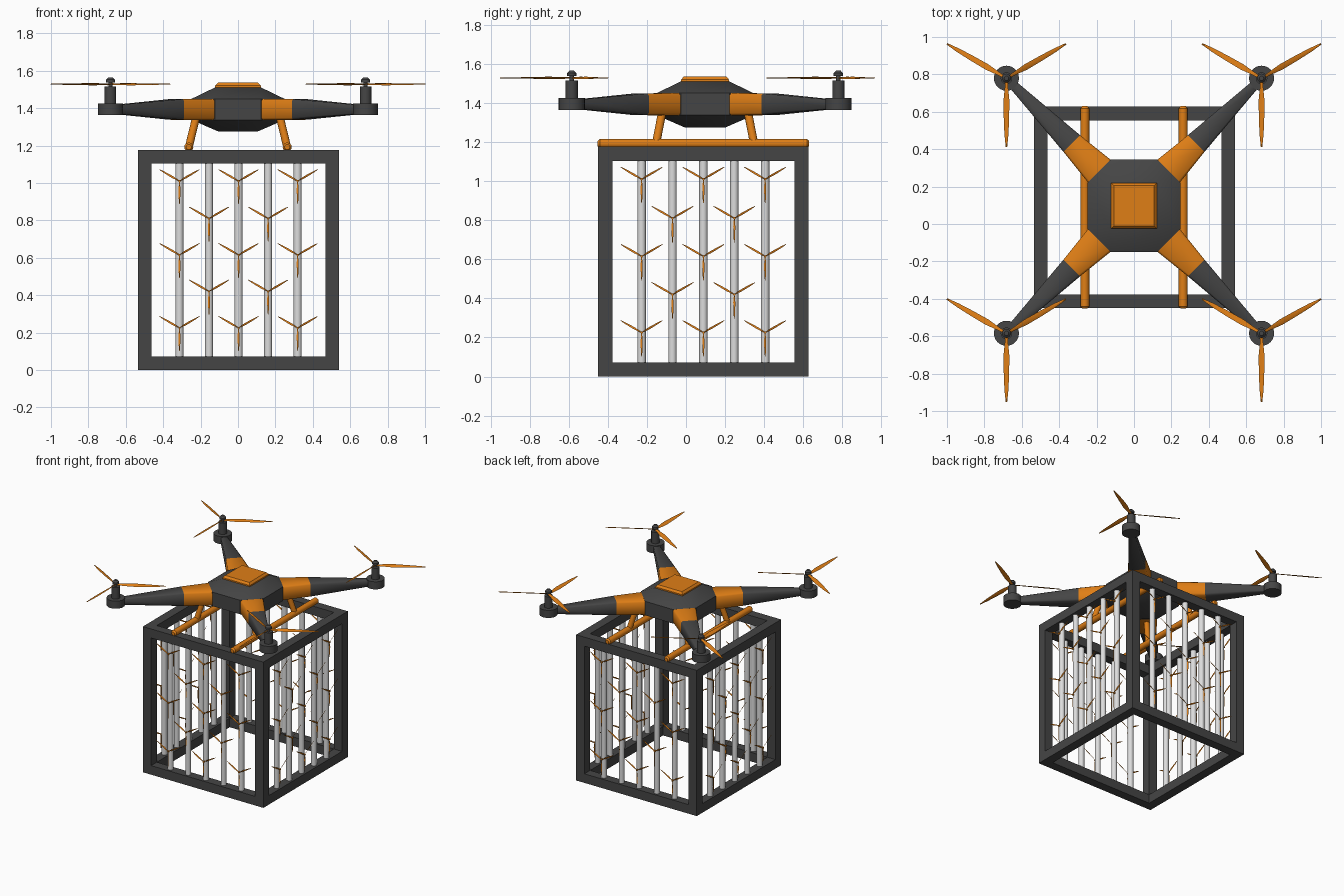
import bpy, bmesh, math
from mathutils import Matrix, Vector

if "Cube" in bpy.data.objects:
    bpy.data.objects.remove(bpy.data.objects["Cube"])


def colour(name, rgb):
    m = bpy.data.materials.new(name)
    m.diffuse_color = (*rgb, 1)
    m.use_nodes = True
    m.node_tree.nodes["Principled BSDF"].inputs["Base Color"].default_value = m.diffuse_color
    return m


DARK = colour("dark grey", (0.06, 0.06, 0.06))
ORANGE = colour("orange", (0.74, 0.21, 0.008))
PALE = colour("pale grey", (0.72, 0.72, 0.72))


def finish(name, bm, mats, angle=None):
    bmesh.ops.remove_doubles(bm, verts=bm.verts, dist=1e-5)
    bmesh.ops.recalc_face_normals(bm, faces=bm.faces)
    me = bpy.data.meshes.new(name)
    bm.to_mesh(me)
    bm.free()
    for m in mats:
        me.materials.append(m)
    ob = bpy.data.objects.new(name, me)
    bpy.context.collection.objects.link(ob)
    if angle:
        bpy.ops.object.select_all(action='DESELECT')
        ob.select_set(True)
        bpy.context.view_layer.objects.active = ob
        bpy.ops.object.shade_smooth_by_angle(angle=math.radians(angle))
    return ob


def box(bm, lo, hi):
    lo, hi = Vector(lo), Vector(hi)
    mat = Matrix.Translation((lo + hi) / 2) @ Matrix.Diagonal((*(hi - lo), 1))
    bmesh.ops.create_cube(bm, size=1, matrix=mat)


def rod(bm, a, b, r1, r2=None, seg=16):
    a, b = Vector(a), Vector(b)
    rot = (b - a).to_track_quat('Z', 'Y').to_matrix().to_4x4()
    bmesh.ops.create_cone(bm, cap_ends=True, segments=seg, radius1=r1,
                          radius2=r1 if r2 is None else r2, depth=(b - a).length,
                          matrix=Matrix.Translation((a + b) / 2) @ rot)


def loft(bm, rings, caps=True, mat_of=lambda i: 0):
    vs = [[bm.verts.new(p) for p in ring] for ring in rings]
    n = len(vs[0])
    for i in range(len(vs) - 1):
        for j in range(n):
            k = (j + 1) % n
            f = bm.faces.new((vs[i][j], vs[i][k], vs[i + 1][k], vs[i + 1][j]))
            f.material_index = mat_of(i)
    if caps:
        bm.faces.new(vs[0])
        bm.faces.new(vs[-1]).material_index = mat_of(len(vs) - 2)


CY = 0.0975           # centre of the drone in y
X0, X1, Y0, Y1, H, T = -0.535, 0.541, -0.449, 0.627, 1.176, 0.073

# Cage frame: posts, then top and bottom rails
bm = bmesh.new()
for x in (X0, X1 - T):
    for y in (Y0, Y1 - T):
        box(bm, (x, y, 0), (x + T, y + T, H))
for z in (0, H - T):
    for y in (Y0, Y1 - T):
        box(bm, (X0 + T, y, z), (X1 - T, y + T, z + T))
    for x in (X0, X1 - T):
        box(bm, (x, Y0 + T, z), (x + T, Y1 - T, z + T))
finish("cage_frame", bm, [DARK])


# Propeller: three twisted tapering blades lying in the xy plane
def add_blades(bm, s=1.0):
    for ang in (-90, 30, 150):
        rot = Matrix.Rotation(math.radians(ang), 3, 'Z')
        rings = []
        for r, w, pitch in ((0.0, .007, 30), (.05, .010, 28), (.12, .017, 22),
                            (.21, .015, 15), (.30, .011, 10), (.368, .004, 6)):
            p = math.radians(pitch)
            d = Vector((0, math.cos(p), math.sin(p)))
            n = Vector((0, -math.sin(p), math.cos(p)))
            c = Vector((r, 0, 0))
            rings.append([rot @ (c + q) * s for q in
                          (d * w, n * .003, -d * w, -n * .003)])
        loft(bm, rings)


# Rods and small propellers on the four cage walls
bm = bmesh.new()
small = bmesh.new()
add_blades(small, 0.335)
rod(small, (0, 0, -.012), (0, 0, .005), .006, seg=10)
small_mesh = None
CC = Vector(((X0 + X1) / 2, (Y0 + Y1) / 2, 0))
depth = (X1 - X0 - T) / 2
for side in range(4):
    turn = Matrix.Translation(CC) @ Matrix.Rotation(side * math.pi / 2, 4, 'Z')
    for col in range(5):
        u = (col - 2) * 0.158
        rod(bm, turn @ Vector((u, -depth, T / 2)), turn @ Vector((u, -depth, H - T / 2)), .0215)
        for z in ((1.01, .615, .225) if col % 2 == 0 else (.81, .42)):
            mat = turn @ Matrix.Translation((u, -depth - .03, z)) @ Matrix.Rotation(math.pi / 2, 4, 'X')
            if small_mesh is None:
                ob = finish("small_propeller", small, [ORANGE], 40)
                small_mesh = ob.data
            else:
                ob = bpy.data.objects.new("small_propeller", small_mesh)
                bpy.context.collection.objects.link(ob)
            ob.matrix_world = mat
finish("cage_rods", bm, [PALE], 40)

# Drone body: chamfered rings closing to a square at top and bottom
bm = bmesh.new()
rings = []
for z, h in ((1.275, .105), (1.337, .248), (1.45, .248), (1.51, .124)):
    c = min(.124, h)
    pts = [(h, -c), (h, c), (c, h), (-c, h), (-h, c), (-h, -c), (-c, -h), (c, -h)]
    rings.append([(x, y + CY, z) for x, y in pts])
loft(bm, rings, caps=False)
for i in (0, -1):
    bm.faces.new([bm.verts.new(rings[i][j]) for j in (0, 2, 4, 6)])
bmesh.ops.remove_doubles(bm, verts=bm.verts, dist=1e-5)
bmesh.ops.dissolve_degenerate(bm, edges=bm.edges, dist=1e-5)
finish("drone_body", bm, [DARK], 35)

# Raised top cover
bm = bmesh.new()
loft(bm, [[(sx * h, sy * h + CY, z) for sx, sy in ((1, 1), (-1, 1), (-1, -1), (1, -1))]
          for z, h in ((1.505, .122), (1.52, .122), (1.536, .108))])
finish("top_cover", bm, [ORANGE])

# Arms (orange root, dark end), motors and large propellers
MZ = 1.393
for sx, sy, tag in ((1, 1, "back_right"), (-1, 1, "back_left"),
                    (-1, -1, "front_left"), (1, -1, "front_right")):
    out = Vector((sx, sy, 0)).normalized()
    side = Vector((-out.y, out.x, 0))
    bm = bmesh.new()
    rings = []
    for d, w, h in ((.25, .087, .057), (.47, .063, .055), (.94, .022, .023)):
        k = 0.2 * h
        sec = [(w, h - k), (w - k, h), (k - w, h), (-w, h - k),
               (-w, k - h), (k - w, -h), (w - k, -h), (w, k - h)]
        rings.append([out * d + side * a + Vector((0, CY, MZ + b)) for a, b in sec])
    loft(bm, rings, mat_of=lambda i: 0 if i == 0 else 1)
    finish(tag + "_arm", bm, [ORANGE, DARK], 50)

    x, y = sx * .682, sy * .682 + CY
    bm = bmesh.new()
    for z0, z1, r1, r2 in ((1.363, 1.424, .067, .067), (1.42, 1.516, .031, .031),
                           (1.51, 1.54, .011, .011), (1.537, 1.552, .024, .024),
                           (1.552, 1.565, .024, .012)):
        rod(bm, (x, y, z0), (x, y, z1), r1, r2, 24)
    finish(tag + "_motor", bm, [DARK], 40)

    bm = bmesh.new()
    add_blades(bm)
    finish(tag + "_propeller", bm, [ORANGE], 40).location = (x, y, 1.528)

    # Landing strut
    bm = bmesh.new()
    rod(bm, (sx * .262, sy * .25 + CY, 1.195), (sx * .222, sy * .218 + CY, 1.36), .021)
    finish(tag + "_strut", bm, [ORANGE], 40)

# Landing skids resting on the cage
for sx, tag in ((1, "right"), (-1, "left")):
    bm = bmesh.new()
    rod(bm, (sx * .263, -.44, 1.192), (sx * .263, .618, 1.192), .024)
    for y, e in ((-.44, -.452), (.618, .63)):
        rod(bm, (sx * .263, y, 1.192), (sx * .263, e, 1.192), .024, .014)
    finish(tag + "_skid", bm, [ORANGE], 40)
